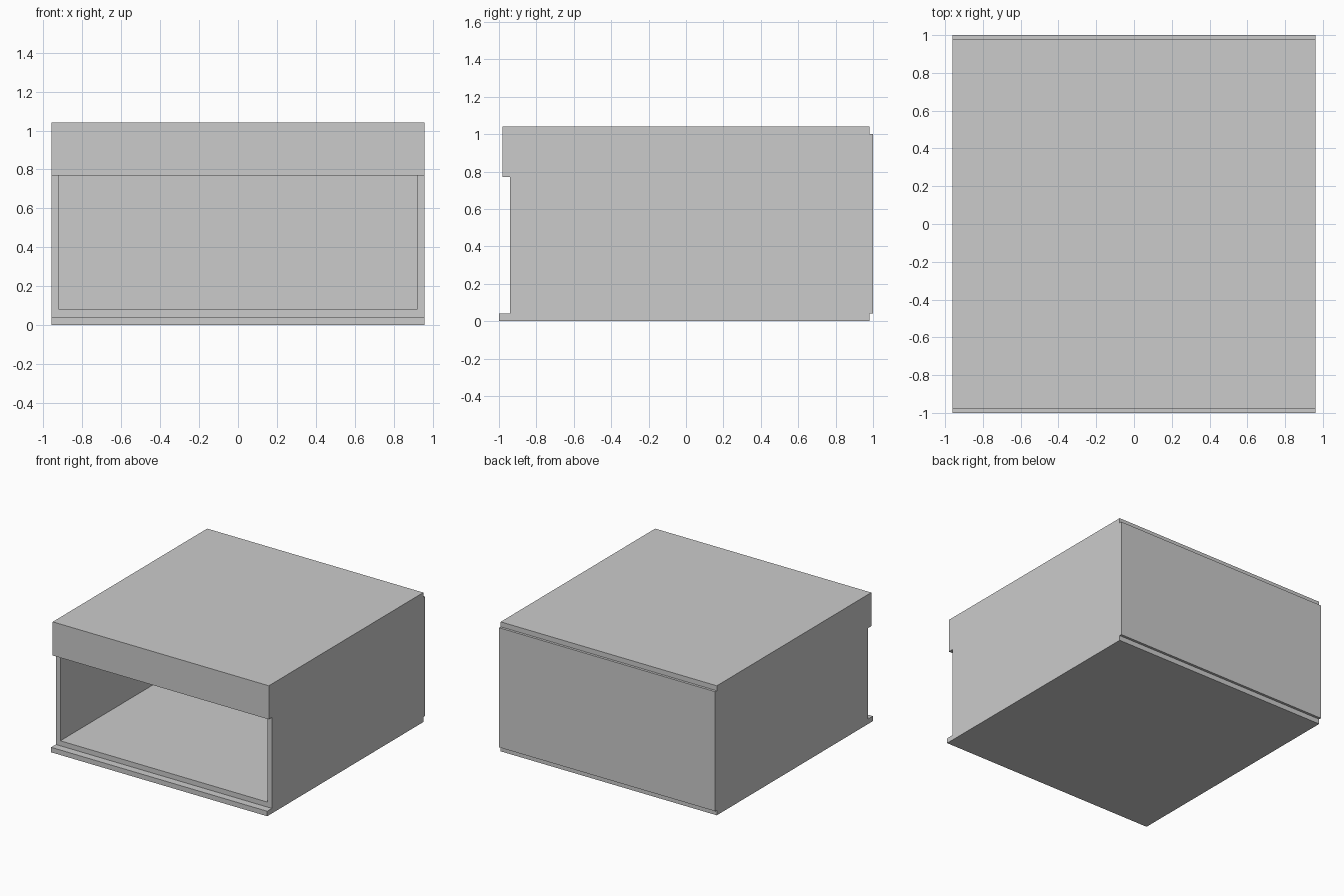
import bpy
import bmesh
from mathutils import Vector

if "Cube" in bpy.data.objects:
    bpy.data.objects.remove(bpy.data.objects["Cube"])

HALF_W = 0.96   # half width shared by every part
T = 0.04        # board thickness


def box(name, y0, y1, z0, z1, open_front=False):
    """Full-width box from y/z ranges, optionally without its front face."""
    bm = bmesh.new()
    bmesh.ops.create_cube(bm, size=1)
    size = Vector((2 * HALF_W, y1 - y0, z1 - z0))
    centre = Vector((0, (y0 + y1) / 2, (z0 + z1) / 2))
    bmesh.ops.scale(bm, vec=size, verts=bm.verts)
    bmesh.ops.translate(bm, vec=centre, verts=bm.verts)
    bm.normal_update()
    if open_front:
        front = [f for f in bm.faces if f.normal.y < -0.9]
        bmesh.ops.delete(bm, geom=front, context='FACES')
    mesh = bpy.data.meshes.new(name)
    bm.to_mesh(mesh)
    bm.free()
    obj = bpy.data.objects.new(name, mesh)
    bpy.context.collection.objects.link(obj)
    return obj


# Base board, projecting as a sill at the front
box("base_board", -1.0, 0.98, 0, T)

# Hollow cabinet with an open front; its back stands proud of the boards
cabinet = box("cabinet_shell", -0.94, 1.0, T, 1.0, open_front=True)
walls = cabinet.modifiers.new("walls", 'SOLIDIFY')
walls.thickness = T
walls.offset = -1
walls.use_even_offset = True

# Top board and the front fascia hanging below it
box("top_board", -0.98, 0.98, 1.0, 1.0 + T)
box("front_fascia", -0.98, -0.94, 0.77, 1.0)
